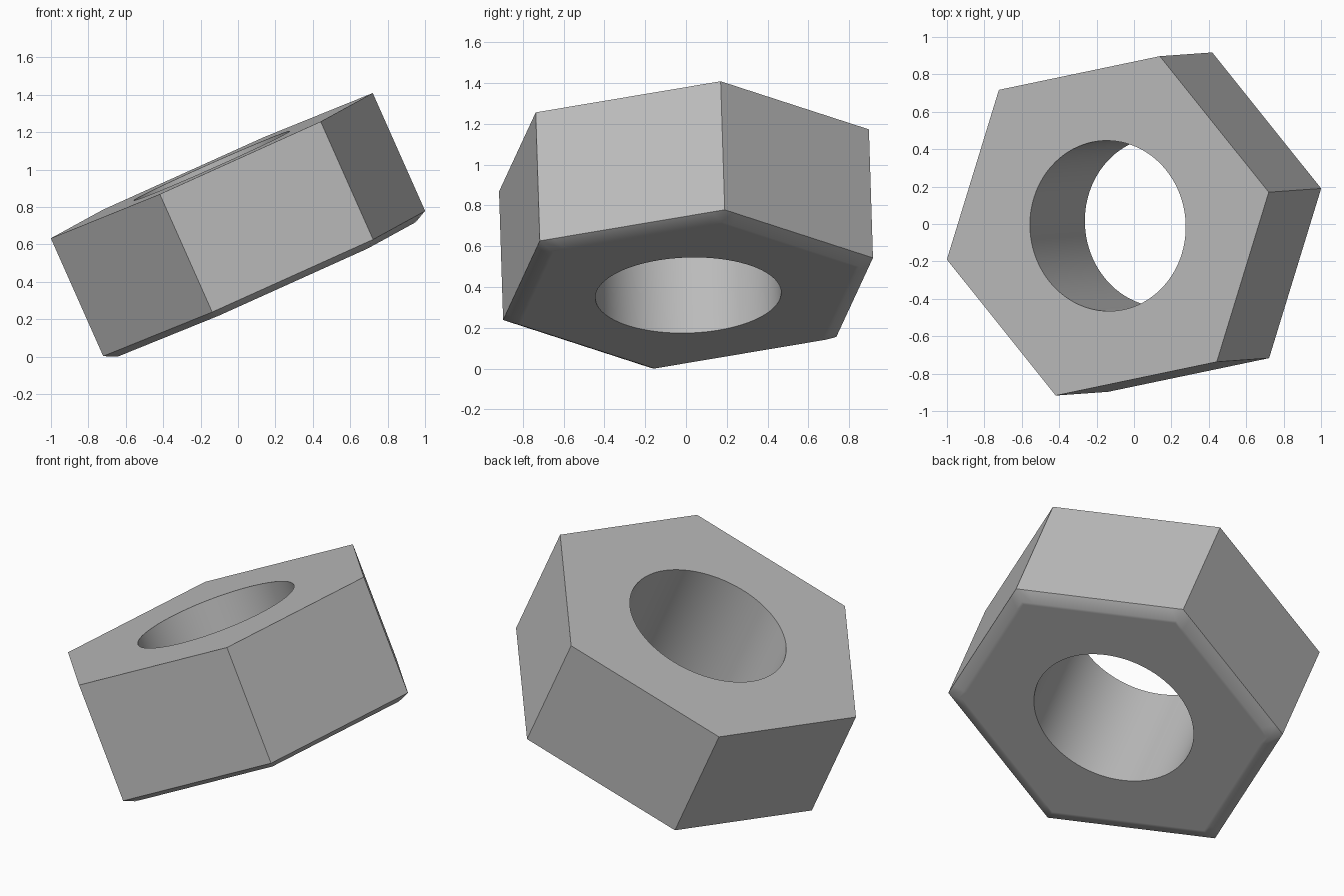
import bpy, bmesh
from math import sin, cos, pi, radians
from mathutils import Matrix, Vector

cube = bpy.data.objects.get("Cube")
if cube:
    bpy.data.objects.remove(cube, do_unlink=True)

SEGMENTS = 96
RADIUS, HOLE = 0.961, 0.456
HALF, CHAMFER = 0.345, 0.034

# Plain grey metal
metal = bpy.data.materials.new("grey_metal")
metal.use_nodes = True
colour = (0.5, 0.5, 0.5, 1)
metal.diffuse_color = colour
metal.node_tree.nodes["Principled BSDF"].inputs["Base Color"].default_value = colour

bm = bmesh.new()


def ring(radius, z, hexagonal=True):
    """A closed loop of vertices, following a hexagon or a circle."""
    verts = []
    for i in range(SEGMENTS):
        a = 2 * pi * i / SEGMENTS
        r = radius
        if hexagonal:
            r *= cos(pi / 6) / cos(a % (pi / 3) - pi / 6)
        verts.append(bm.verts.new((r * cos(a), r * sin(a), z)))
    return verts


# Loops from the top of the bore, over the outside, to the bottom of the bore
bottom = -HALF - CHAMFER
loops = [
    ring(HOLE, HALF, False),
    ring(RADIUS, HALF),
    ring(RADIUS, -HALF),
    ring(RADIUS - 0.071, bottom),
    ring(RADIUS - 0.09, bottom),
    ring(HOLE, bottom, False),
]
for upper, lower in zip(loops, loops[1:] + loops[:1]):
    for i in range(SEGMENTS):
        j = (i + 1) % SEGMENTS
        bm.faces.new((upper[i], lower[i], lower[j], upper[j]))
bmesh.ops.recalc_face_normals(bm, faces=bm.faces)

# Tilt the nut so one corner rests on the ground
axis = Vector((-0.28, -0.02, 0.63)).normalized()
side = axis.cross(Vector((1.72, 0.36, 0.78))).normalized()
corner = side.cross(axis)
bm.transform(Matrix((corner, side, axis)).transposed().to_4x4())
lowest = min(v.co.z for v in bm.verts)
bmesh.ops.translate(bm, verts=bm.verts, vec=(0, 0, -lowest))

mesh = bpy.data.meshes.new("hex_nut")
bm.to_mesh(mesh)
bm.free()
mesh.materials.append(metal)
nut = bpy.data.objects.new("hex_nut", mesh)
bpy.context.collection.objects.link(nut)

# Smooth bore and soft chamfer, crisp hexagon edges
bpy.ops.object.select_all(action="DESELECT")
nut.select_set(True)
bpy.context.view_layer.objects.active = nut
bpy.ops.object.shade_smooth_by_angle(angle=radians(35))
